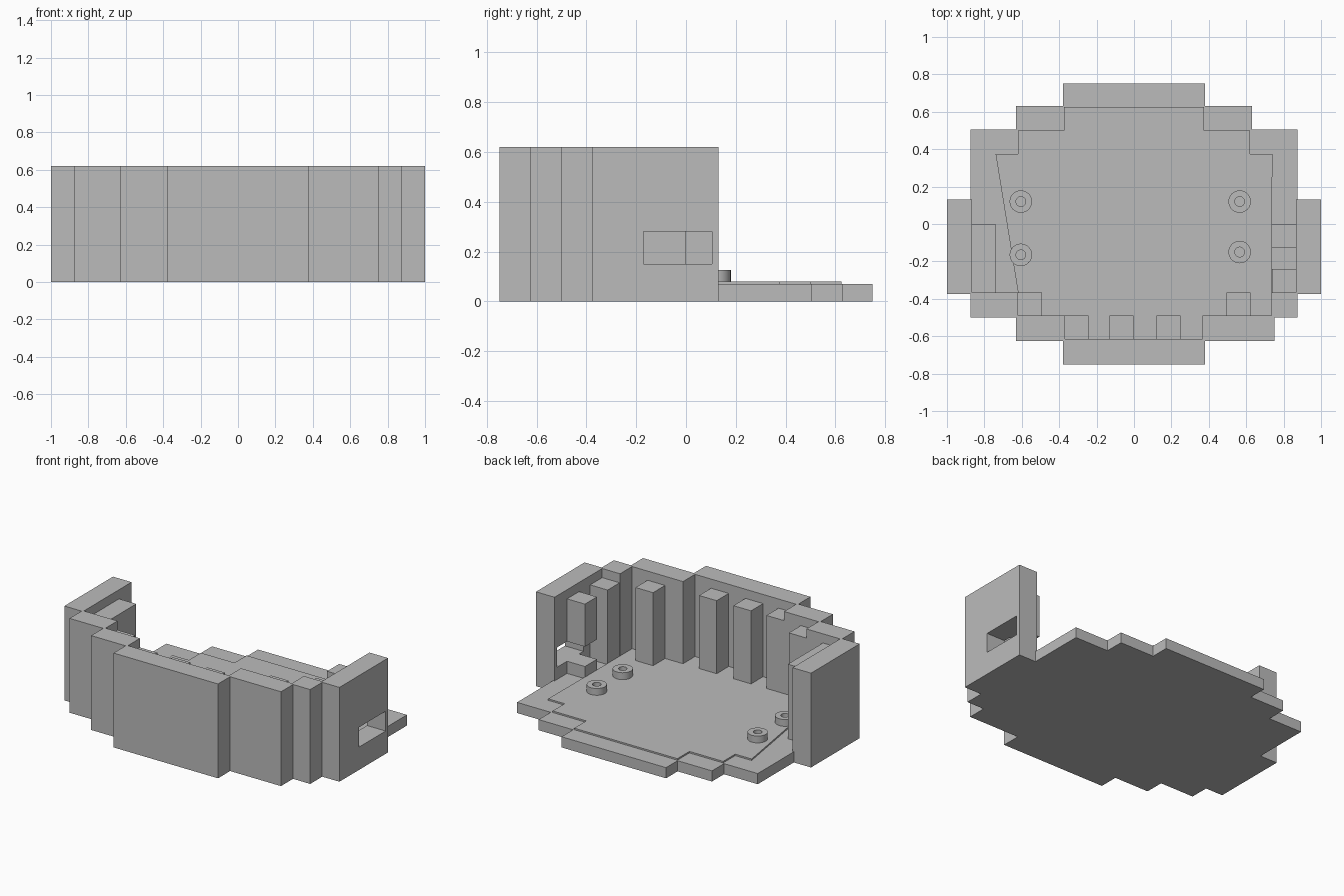
import bpy, bmesh, math

cube = bpy.data.objects.get("Cube")
if cube:
    bpy.data.objects.remove(cube, do_unlink=True)

grey = bpy.data.materials.new("plain grey")
grey.use_nodes = True
grey.diffuse_color = (0.5, 0.5, 0.5, 1)
grey.node_tree.nodes["Principled BSDF"].inputs["Base Color"].default_value = (0.5, 0.5, 0.5, 1)

FLOOR, DECK, PILLAR_TOP, WALL_TOP = 0.07, 0.08, 0.56, 0.62


def add_object(name, bm):
    bmesh.ops.recalc_face_normals(bm, faces=bm.faces)
    mesh = bpy.data.meshes.new(name)
    bm.to_mesh(mesh)
    bm.free()
    mesh.materials.append(grey)
    obj = bpy.data.objects.new(name, mesh)
    bpy.context.collection.objects.link(obj)
    return obj


def prism(name, outline, z0, z1):
    """Extrude a flat outline from z0 up to z1."""
    bm = bmesh.new()
    face = bm.faces.new([bm.verts.new((x, y, z0)) for x, y in outline])
    top = bmesh.ops.extrude_face_region(bm, geom=[face])["geom"]
    verts = [v for v in top if isinstance(v, bmesh.types.BMVert)]
    bmesh.ops.translate(bm, verts=verts, vec=(0, 0, z1 - z0))
    return add_object(name, bm)


def box(name, x0, x1, y0, y1, z0, z1):
    return prism(name, [(x0, y0), (x1, y0), (x1, y1), (x0, y1)], z0, z1)


def mirrored(half):
    """Complete an outline from its +x half."""
    return half + [(-x, y) for x, y in reversed(half)]


def ring(name, x, y, outer, inner, z0, z1, sides=32):
    bm = bmesh.new()
    loops = []
    for r, z in ((outer, z0), (outer, z1), (inner, z1), (inner, z0)):
        loops.append([bm.verts.new((x + r * math.cos(math.tau * i / sides),
                                    y + r * math.sin(math.tau * i / sides), z))
                      for i in range(sides)])
    for k in range(4):
        a, b = loops[k], loops[(k + 1) % 4]
        for i in range(sides):
            j = (i + 1) % sides
            bm.faces.new((a[i], a[j], b[j], b[i]))
    return add_object(name, bm)


# Stepped outer edge along the front, from -x round to +x
front_edge = [(-1, 0.13), (-1, -0.375), (-0.875, -0.375), (-0.875, -0.5),
              (-0.63, -0.5), (-0.63, -0.625), (-0.38, -0.625), (-0.38, -0.75),
              (0.38, -0.75), (0.38, -0.625), (0.75, -0.625), (0.75, -0.5),
              (0.875, -0.5), (0.875, -0.375), (1, -0.375), (1, 0.13)]
back_half = [(0.875, 0.13), (0.875, 0.505), (0.63, 0.505), (0.63, 0.63),
             (0.38, 0.63), (0.38, 0.75)]
# Stepped inner edge of the wall
inner_edge = [(-0.865, 0.13), (-0.865, -0.365), (-0.62, -0.365), (-0.62, -0.49),
              (-0.37, -0.49), (-0.37, -0.615), (0.365, -0.615), (0.365, -0.49),
              (0.735, -0.49), (0.735, -0.365), (0.865, -0.365), (0.865, 0.13)]

# Base slab and slightly raised deck
prism("base_slab", front_edge + mirrored(back_half), 0, FLOOR)
deck_half = [(0.74, -0.365), (0.74, 0.375), (0.62, 0.375), (0.62, 0.5),
             (0.375, 0.5), (0.375, 0.625)]
prism("raised_deck", inner_edge[2:-2] + mirrored(deck_half)[1:-1], FLOOR - 0.01, DECK)

# Surrounding wall with a slot through its +x side
wall = prism("wall", front_edge + inner_edge[::-1], FLOOR, WALL_TOP)
slot = box("slot_cutter", 0.8, 1.1, -0.17, 0.105, 0.15, 0.28)
cut = wall.modifiers.new("slot", "BOOLEAN")
cut.operation = "DIFFERENCE"
cut.solver = "EXACT"
cut.object = slot
slot.hide_render = True
slot.hide_set(True)

# Pillars standing against the inside of the wall
pillars = [(-0.62, -0.49), (-0.37, -0.615), (-0.13, -0.615),
           (0.12, -0.615), (0.495, -0.49), (0.738, -0.365)]
for i, (x, y) in enumerate(pillars):
    box(f"pillar_{i + 1}", x, x + 0.128, y, y + 0.125, FLOOR, PILLAR_TOP)
box("side_block", -0.866, -0.74, -0.366, 0, FLOOR, PILLAR_TOP)
for name, z0, z1 in (("slot_pillar_lower", FLOOR, 0.15), ("slot_pillar_upper", 0.28, PILLAR_TOP)):
    box(name, 0.735, 0.866, -0.125, 0, z0, z1)

# Hollow mounting posts
for i, (x, y) in enumerate([(-0.605, 0.12), (-0.605, -0.165), (0.565, 0.12), (0.565, -0.15)]):
    ring(f"mounting_post_{i + 1}", x, y, 0.06, 0.026, FLOOR, 0.125)
    bpy.ops.object.select_all(action="DESELECT")
    post = bpy.data.objects[f"mounting_post_{i + 1}"]
    post.select_set(True)
    bpy.context.view_layer.objects.active = post
    bpy.ops.object.shade_smooth_by_angle()
